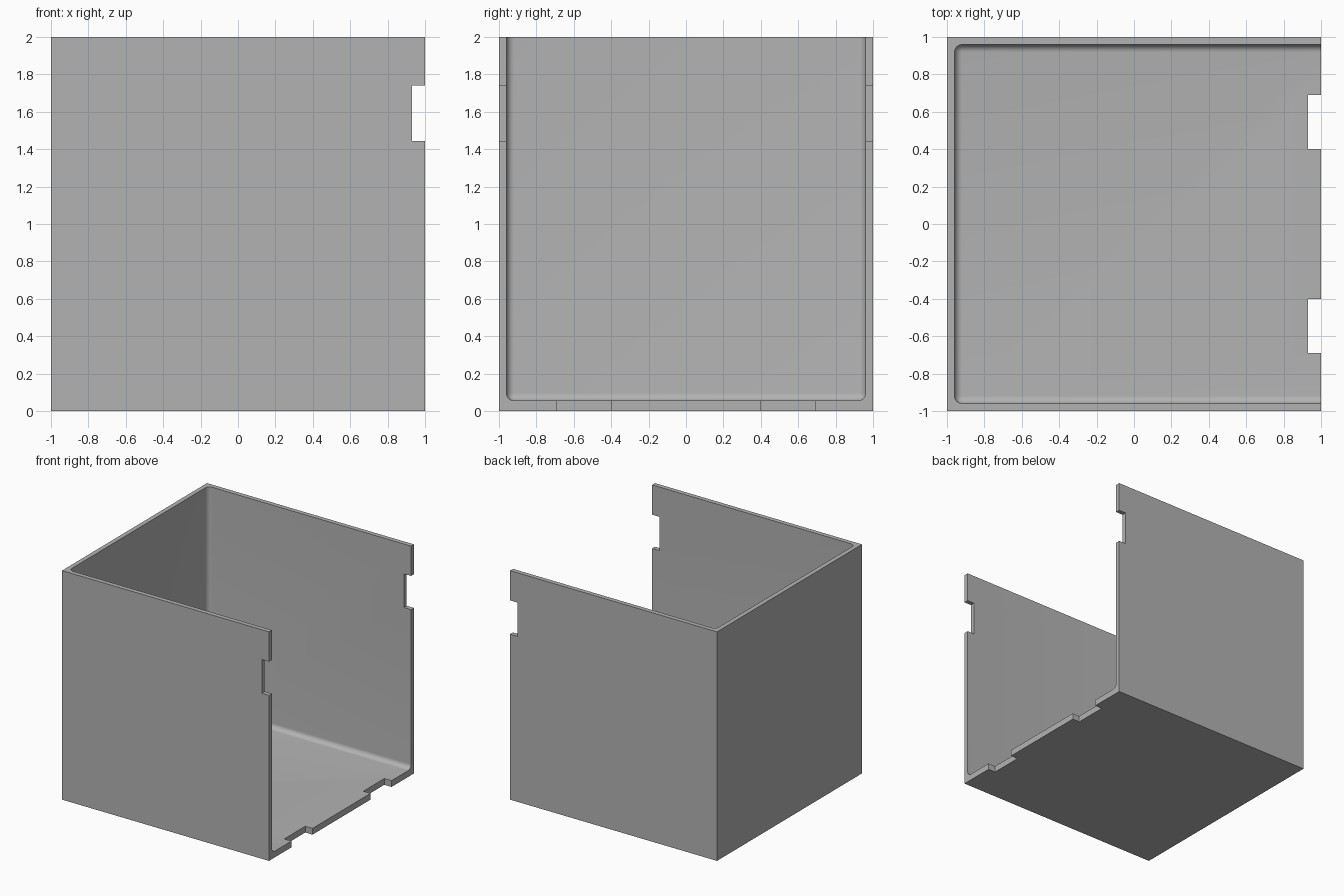
import bpy, bmesh, math

cube = bpy.data.objects.get("Cube")
if cube:
    bpy.data.objects.remove(cube, do_unlink=True)

GREY = (0.45, 0.45, 0.45, 1)
grey = bpy.data.materials.new("plain_grey")
grey.use_nodes = True
grey.diffuse_color = GREY
grey.node_tree.nodes["Principled BSDF"].inputs["Base Color"].default_value = GREY


def box(name, low, high, radius=0):
    """Box between two corners, optionally with rounded edges."""
    bm = bmesh.new()
    bmesh.ops.create_cube(bm, size=1)
    for v in bm.verts:
        v.co = [h if c > 0 else l for c, l, h in zip(v.co, low, high)]
    if radius:
        bmesh.ops.bevel(bm, geom=bm.edges[:], offset=radius, segments=8,
                        profile=0.5, affect='EDGES')
    mesh = bpy.data.meshes.new(name)
    bm.to_mesh(mesh)
    bm.free()
    mesh.materials.append(grey)
    obj = bpy.data.objects.new(name, mesh)
    bpy.context.collection.objects.link(obj)
    return obj


# Solid block, to be hollowed out
case = box("open_case", (-1, -1, 0), (1, 1, 2))

# Rounded cavity, open at the top and the right-hand side
cutters = [box("cavity_cutter", (-0.96, -0.96, 0.055), (1.5, 0.96, 2.5), 0.042)]

# Tab notches in the free edges of both walls and the floor
for side in (-1, 1):
    wall = sorted((side * 0.9, side * 1.1))
    slot = sorted((side * 0.4, side * 0.69))
    cutters.append(box("wall_notch_cutter", (0.93, wall[0], 1.445), (1.1, wall[1], 1.74)))
    cutters.append(box("floor_notch_cutter", (0.93, slot[0], -0.1), (1.1, slot[1], 0.2)))

bpy.context.view_layer.objects.active = case
for cutter in cutters:
    cutter.hide_render = True
    mod = case.modifiers.new(cutter.name, 'BOOLEAN')
    mod.operation = 'DIFFERENCE'
    mod.solver = 'EXACT'
    mod.object = cutter
    bpy.ops.object.modifier_apply(modifier=mod.name)
    bpy.data.objects.remove(cutter, do_unlink=True)

# Smooth fillets, crisp edges elsewhere
bpy.ops.object.select_all(action='DESELECT')
case.select_set(True)
bpy.ops.object.shade_smooth_by_angle(angle=math.radians(30))
